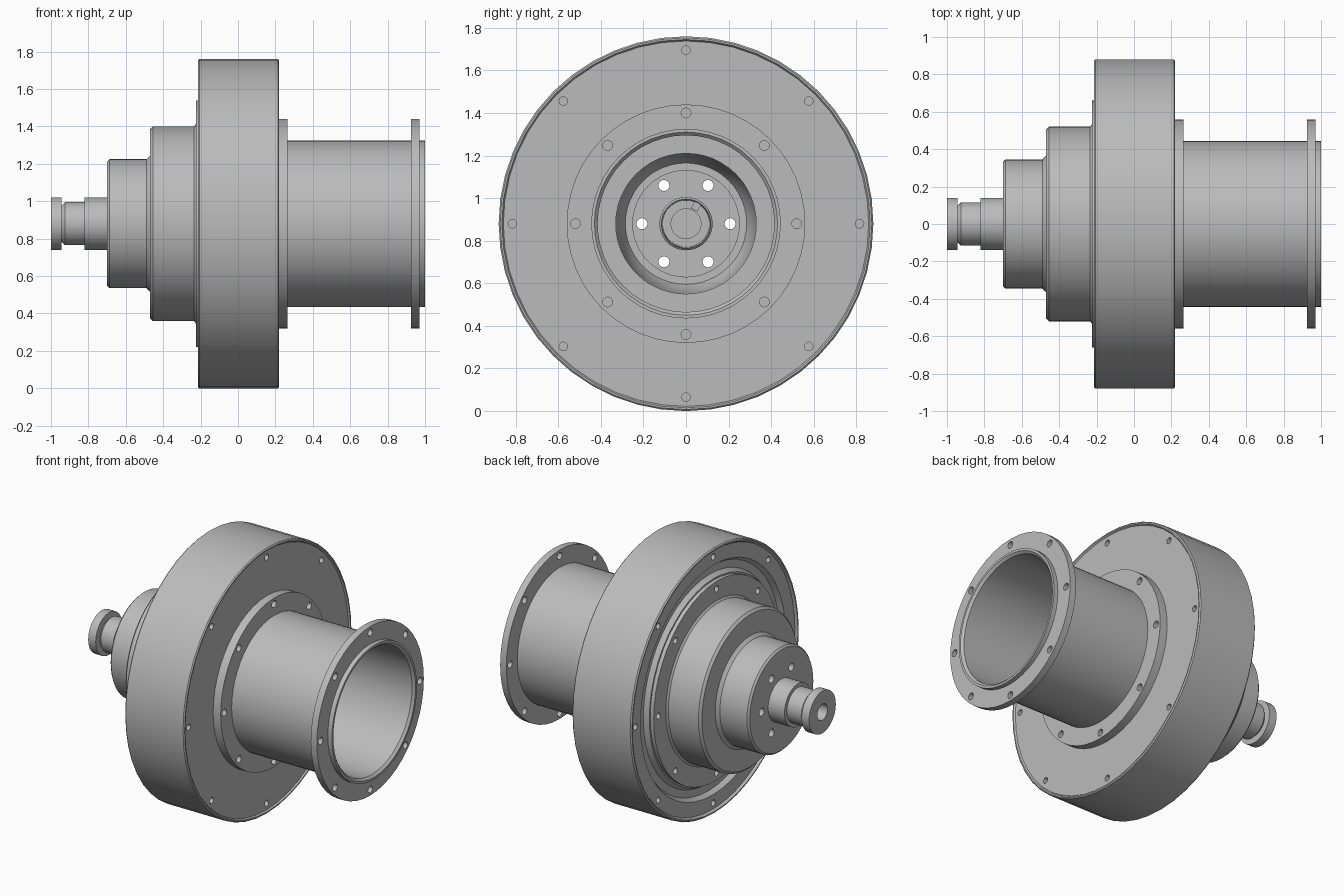
import bpy, bmesh, math
from mathutils import Matrix

AXIS_Z = 0.88
SEGMENTS = 48

cube = bpy.data.objects.get("Cube")
if cube:
    bpy.data.objects.remove(cube, do_unlink=True)

steel = bpy.data.materials.new("grey steel")
steel.use_nodes = True
colour = (0.5, 0.5, 0.5, 1)
steel.diffuse_color = colour
steel.node_tree.nodes["Principled BSDF"].inputs["Base Color"].default_value = colour


def add_object(name, bm):
    bmesh.ops.recalc_face_normals(bm, faces=bm.faces)
    mesh = bpy.data.meshes.new(name)
    bm.to_mesh(mesh)
    bm.free()
    mesh.materials.append(steel)
    obj = bpy.data.objects.new(name, mesh)
    obj.location.z = AXIS_Z
    bpy.context.collection.objects.link(obj)
    return obj


def make_active(obj):
    bpy.ops.object.select_all(action='DESELECT')
    obj.select_set(True)
    bpy.context.view_layer.objects.active = obj


def drill(obj, count, ring, radius, x0, x1):
    """Cut a ring of round holes running along x."""
    bm = bmesh.new()
    for i in range(count):
        a = 2 * math.pi * i / count
        place = Matrix.Translation(((x0 + x1) / 2, ring * math.cos(a), ring * math.sin(a)))
        bmesh.ops.create_cone(bm, cap_ends=True, segments=16, radius1=radius, radius2=radius,
                              depth=x1 - x0, matrix=place @ Matrix.Rotation(math.pi / 2, 4, 'Y'))
    cutter = add_object("hole_cutter", bm)
    cutter.hide_render = True
    mod = obj.modifiers.new("holes", 'BOOLEAN')
    mod.operation = 'DIFFERENCE'
    mod.solver = 'EXACT'
    mod.object = cutter
    make_active(obj)
    bpy.ops.object.modifier_apply(modifier=mod.name)
    bpy.data.objects.remove(cutter, do_unlink=True)


def turned(name, profile, holes=()):
    """Revolve an (x, radius) profile round the x axis, then drill it."""
    bm = bmesh.new()
    verts = [bm.verts.new((x, 0, r)) for x, r in profile]
    edges = [bm.edges.new(pair) for pair in zip(verts, verts[1:])]
    if profile[0][1] > 0:
        edges.append(bm.edges.new((verts[-1], verts[0])))
    bmesh.ops.spin(bm, geom=verts + edges, cent=(0, 0, 0), axis=(1, 0, 0),
                   angle=2 * math.pi, steps=SEGMENTS, use_merge=True)
    bmesh.ops.remove_doubles(bm, verts=bm.verts, dist=0.0001)
    obj = add_object(name, bm)
    for ring in holes:
        drill(obj, *ring)
    make_active(obj)
    bpy.ops.object.shade_smooth_by_angle(angle=math.radians(20))
    return obj


# Large drum with shallow recessed faces and a groove on the left
turned("drum", [(-0.2, 0.44), (-0.2, 0.67), (-0.17, 0.69), (-0.17, 0.74), (-0.2, 0.76),
                (-0.2, 0.855), (-0.215, 0.865), (-0.215, 0.873), (-0.207, 0.88),
                (0.213, 0.88), (0.22, 0.873), (0.22, 0.865), (0.21, 0.858), (0.21, 0.44)],
       [(8, 0.815, 0.02, 0.16, 0.3), (8, 0.815, 0.02, -0.3, -0.15)])

# Bolted cover plate on the left of the drum
turned("cover_plate", [(-0.19, 0.44), (-0.225, 0.44), (-0.225, 0.66), (-0.19, 0.66)],
       [(8, 0.61, 0.02, -0.3, -0.15)])

# Tube with a chamfered mouth, and its two flanges
turned("tube", [(-0.2, 0.415), (0.985, 0.415), (1, 0.43), (1, 0.445), (-0.2, 0.445)])
for name, x0, x1 in (("inner_flange", 0.2, 0.265), ("outer_flange", 0.925, 0.97)):
    turned(name, [(x0, 0.44), (x0, 0.56), (x1, 0.56), (x1, 0.44)],
           [(8, 0.52, 0.023, x0 + 0.01, x1 + 0.1) if x0 < 0.5 else (8, 0.52, 0.023, 0.8, 1.1)])

# Stepped bearing housing, hollow and open towards the tube
turned("stepped_housing", [
    (-0.19, 0.415), (-0.19, 0.54), (-0.22, 0.54), (-0.235, 0.52), (-0.455, 0.52),
    (-0.47, 0.505), (-0.47, 0.365), (-0.49, 0.345), (-0.688, 0.345), (-0.7, 0.333),
    (-0.7, 0.12), (-0.65, 0.12), (-0.65, 0.25), (-0.64, 0.25), (-0.64, 0.285),
    (-0.6, 0.305), (-0.45, 0.33), (-0.42, 0.33), (-0.42, 0.415)],
    [(6, 0.207, 0.026, -0.8, -0.5)])

# Stepped shaft with end collar, blind bores at both ends
turned("stepped_shaft", [
    (-0.92, 0), (-0.92, 0.053), (-1, 0.053), (-1, 0.14), (-0.945, 0.14), (-0.945, 0.095),
    (-0.925, 0.115), (-0.82, 0.115), (-0.82, 0.14), (-0.69, 0.14), (-0.69, 0.125),
    (-0.62, 0.125), (-0.61, 0.115), (-0.76, 0.11), (-0.76, 0.07), (-0.77, 0.07), (-0.77, 0)])

# Small key inside the shaft bore
bm = bmesh.new()
bmesh.ops.create_cube(bm, size=1, matrix=Matrix.Rotation(math.radians(-30), 4, 'X')
                      @ Matrix.Translation((-0.72, 0, 0.095)) @ Matrix.Diagonal((0.06, 0.035, 0.04, 1)))
add_object("shaft_key", bm)
bpy.ops.object.select_all(action='DESELECT')
